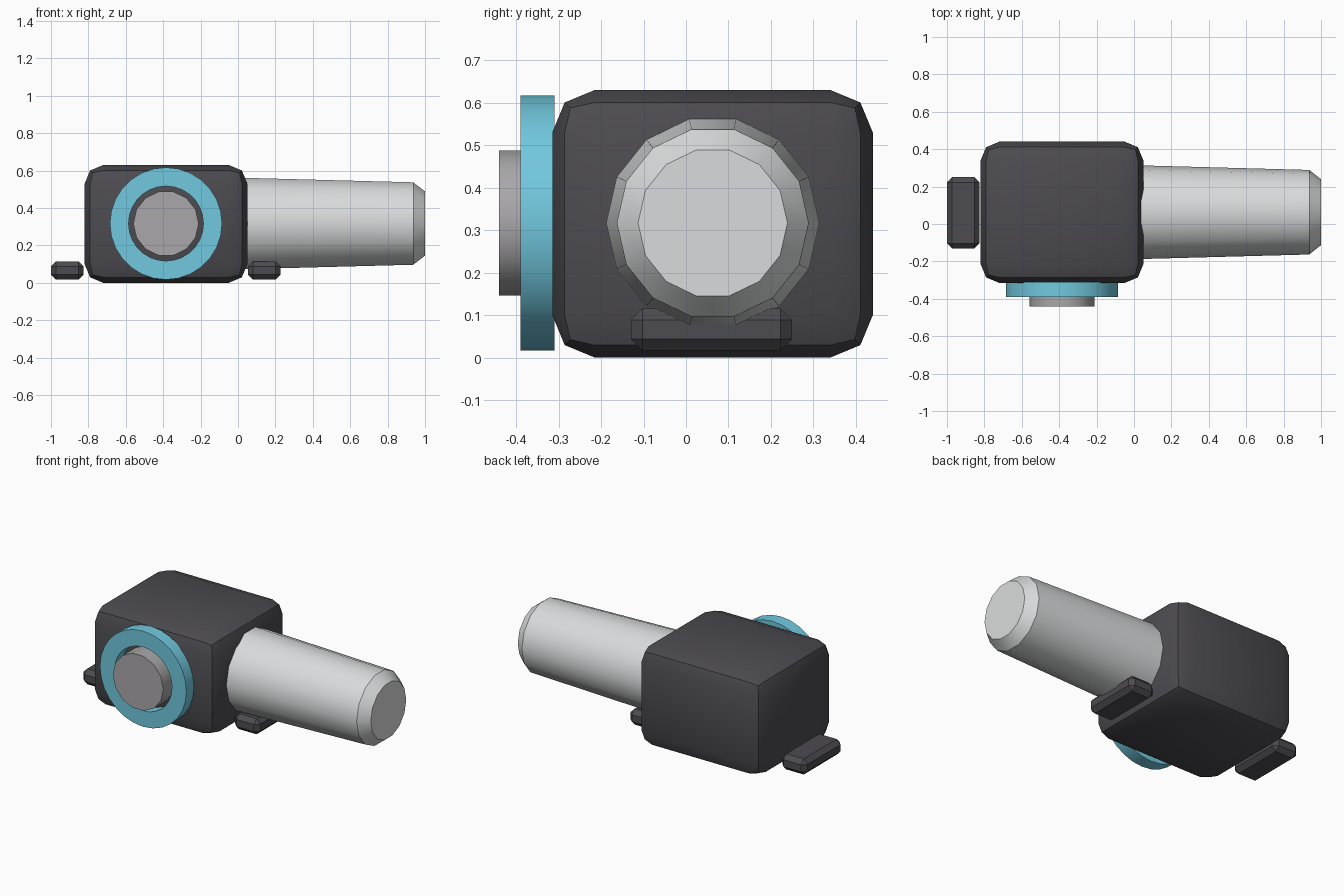
import bpy, bmesh, math
from mathutils import Matrix, Vector

default = bpy.data.objects.get("Cube")
if default:
    bpy.data.objects.remove(default, do_unlink=True)


def material(name, rgb):
    mat = bpy.data.materials.new(name)
    mat.use_nodes = True
    color = (*rgb, 1)
    mat.diffuse_color = color
    mat.node_tree.nodes["Principled BSDF"].inputs["Base Color"].default_value = color
    return mat


CHARCOAL = material("charcoal", (0.073, 0.07, 0.08))
SILVER = material("light silver", (0.70, 0.71, 0.715))
GREY = material("mid grey", (0.40, 0.39, 0.40))
TEAL = material("teal", (0.165, 0.58, 0.735))


def finish(bm, name, mat):
    bmesh.ops.recalc_face_normals(bm, faces=bm.faces)
    mesh = bpy.data.meshes.new(name)
    bm.to_mesh(mesh)
    bm.free()
    mesh.materials.append(mat)
    obj = bpy.data.objects.new(name, mesh)
    bpy.context.collection.objects.link(obj)
    bpy.ops.object.select_all(action='DESELECT')
    obj.select_set(True)
    bpy.context.view_layer.objects.active = obj
    bpy.ops.object.shade_smooth_by_angle(angle=math.radians(32))
    return obj


def bevelled_box(name, low, high, width, segments, mat):
    low, high = Vector(low), Vector(high)
    bm = bmesh.new()
    bmesh.ops.create_cube(bm, size=1)
    bmesh.ops.scale(bm, vec=high - low, verts=bm.verts)
    bmesh.ops.translate(bm, vec=(low + high) / 2, verts=bm.verts)
    bmesh.ops.bevel(bm, geom=bm.edges[:], offset=width, segments=segments,
                    profile=0.5, affect='EDGES')
    return finish(bm, name, mat)


def lathe(name, profile, sides, matrix, mat, closed=False):
    """Turn (radius, height) points about local z; open profiles get end caps."""
    bm = bmesh.new()
    rings = []
    for radius, height in profile:
        angles = [math.tau * i / sides for i in range(sides)]
        rings.append([bm.verts.new((radius * math.cos(a), radius * math.sin(a), height))
                      for a in angles])
    pairs = list(zip(rings, rings[1:]))
    if closed:
        pairs.append((rings[-1], rings[0]))
    else:
        bm.faces.new(rings[0])
        bm.faces.new(rings[-1])
    for a, b in pairs:
        for i in range(sides):
            j = (i + 1) % sides
            bm.faces.new((a[i], a[j], b[j], b[i]))
    bm.transform(matrix)
    return finish(bm, name, mat)


# Housing with rounded edges
bevelled_box("housing", (-0.82, -0.315, 0), (0.05, 0.44, 0.63), 0.1, 2, CHARCOAL)

# Small tabs at both ends of the housing
for name, x in (("right_tab", -1.0), ("left_tab", 0.053)):
    bevelled_box(name, (x, -0.13, 0.017), (x + 0.175, 0.25, 0.115), 0.027, 1, CHARCOAL)

# Tapered barrel pointing along +x
along_x = Matrix.Translation((0, 0.063, 0.317)) @ Matrix.Rotation(math.pi / 2, 4, 'Y') \
    @ Matrix.Rotation(math.pi / 2, 4, 'Z')
lathe("barrel", [(0.252, 0.0), (0.25, 0.05), (0.226, 0.937), (0.176, 1.0)],
      14, along_x, SILVER)

# Dial on the front: ring around a button
along_front = Matrix.Translation((-0.385, -0.31, 0.317)) @ Matrix.Rotation(math.pi / 2, 4, 'X')
lathe("dial_ring", [(0.2, 0), (0.3, 0), (0.3, 0.08), (0.2, 0.08)],
      28, along_front, TEAL, closed=True)
lathe("dial_button", [(0.175, 0), (0.175, 0.13)], 14, along_front, GREY)
